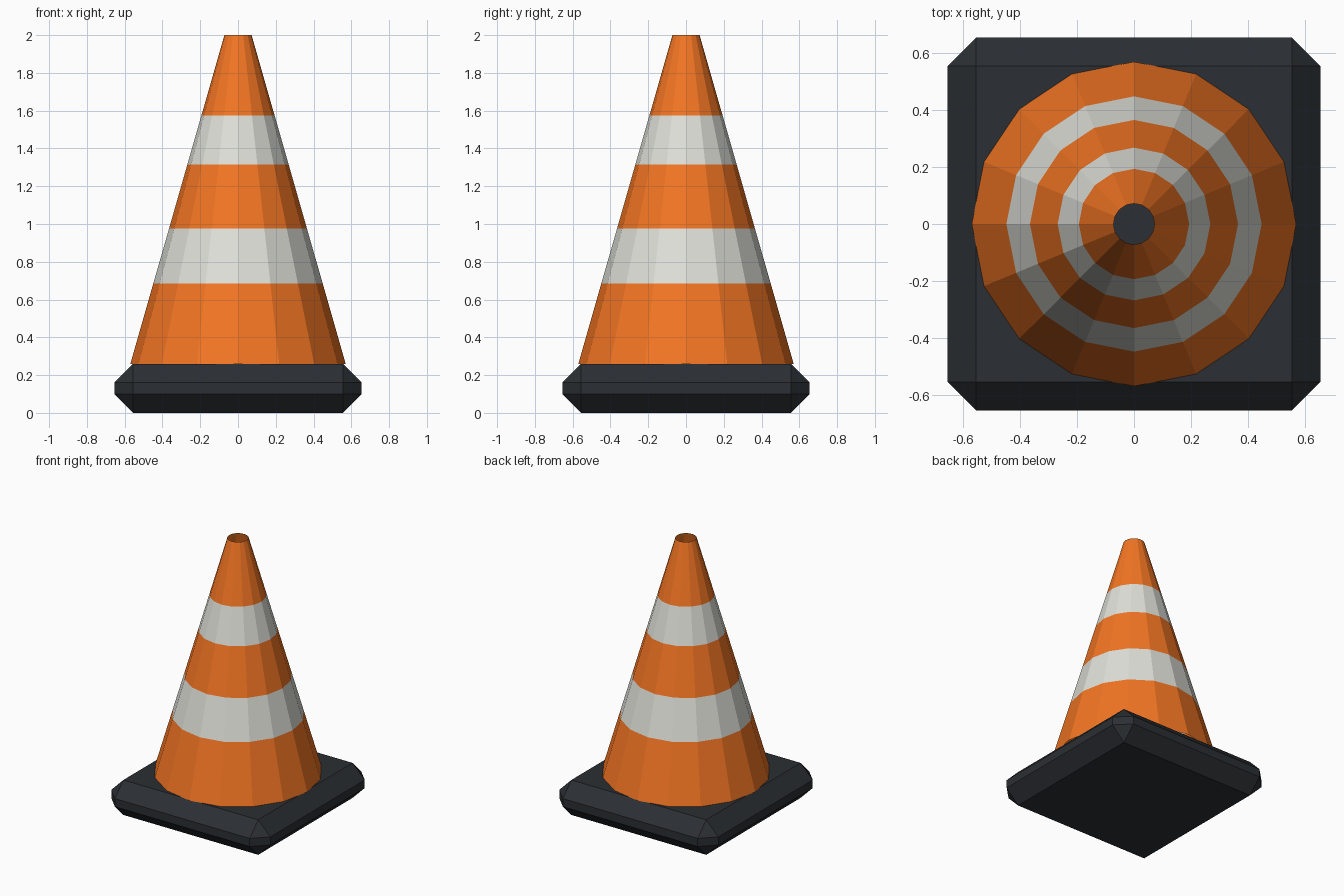
import bpy, bmesh
from math import cos, sin, tau

if "Cube" in bpy.data.objects:
    bpy.data.objects.remove(bpy.data.objects["Cube"])


def material(name, rgb):
    m = bpy.data.materials.new(name)
    m.diffuse_color = (*rgb, 1)
    m.use_nodes = True
    m.node_tree.nodes["Principled BSDF"].inputs["Base Color"].default_value = m.diffuse_color
    return m


def add_object(name, bm, mats):
    me = bpy.data.meshes.new(name)
    bm.to_mesh(me)
    bm.free()
    for m in mats:
        me.materials.append(m)
    ob = bpy.data.objects.new(name, me)
    bpy.context.collection.objects.link(ob)
    return ob


orange = material("orange", (0.9, 0.18, 0.017))
white = material("white", (0.75, 0.75, 0.70))
rubber = material("black_rubber", (0.024, 0.028, 0.033))

# Square rubber base with single-step chamfers on every edge
H = 0.26
bm = bmesh.new()
bmesh.ops.create_cube(bm, size=1)
for v in bm.verts:
    v.co.x *= 1.31
    v.co.y *= 1.31
    v.co.z = (v.co.z + 0.5) * H
bmesh.ops.bevel(bm, geom=bm.edges[:], offset=0.1, segments=1,
                affect='EDGES', profile=0.5)
add_object("base", bm, [rubber])

# Hollow 16-sided cone, open at the top, in alternating orange and white bands
SIDES, R_BOTTOM, R_TOP, TOP = 16, 0.57, 0.072, 2.0
levels = [H, 0.685, 0.975, 1.315, 1.575, TOP]
bm = bmesh.new()
rings = []
for z in levels:
    r = R_BOTTOM + (R_TOP - R_BOTTOM) * (z - H) / (TOP - H)
    rings.append([bm.verts.new((r * cos(tau * i / SIDES), r * sin(tau * i / SIDES), z))
                  for i in range(SIDES)])
for band, (lo, hi) in enumerate(zip(rings, rings[1:])):
    for i in range(SIDES):
        j = (i + 1) % SIDES
        f = bm.faces.new((lo[i], lo[j], hi[j], hi[i]))
        f.material_index = band % 2
add_object("striped_cone", bm, [orange, white])
